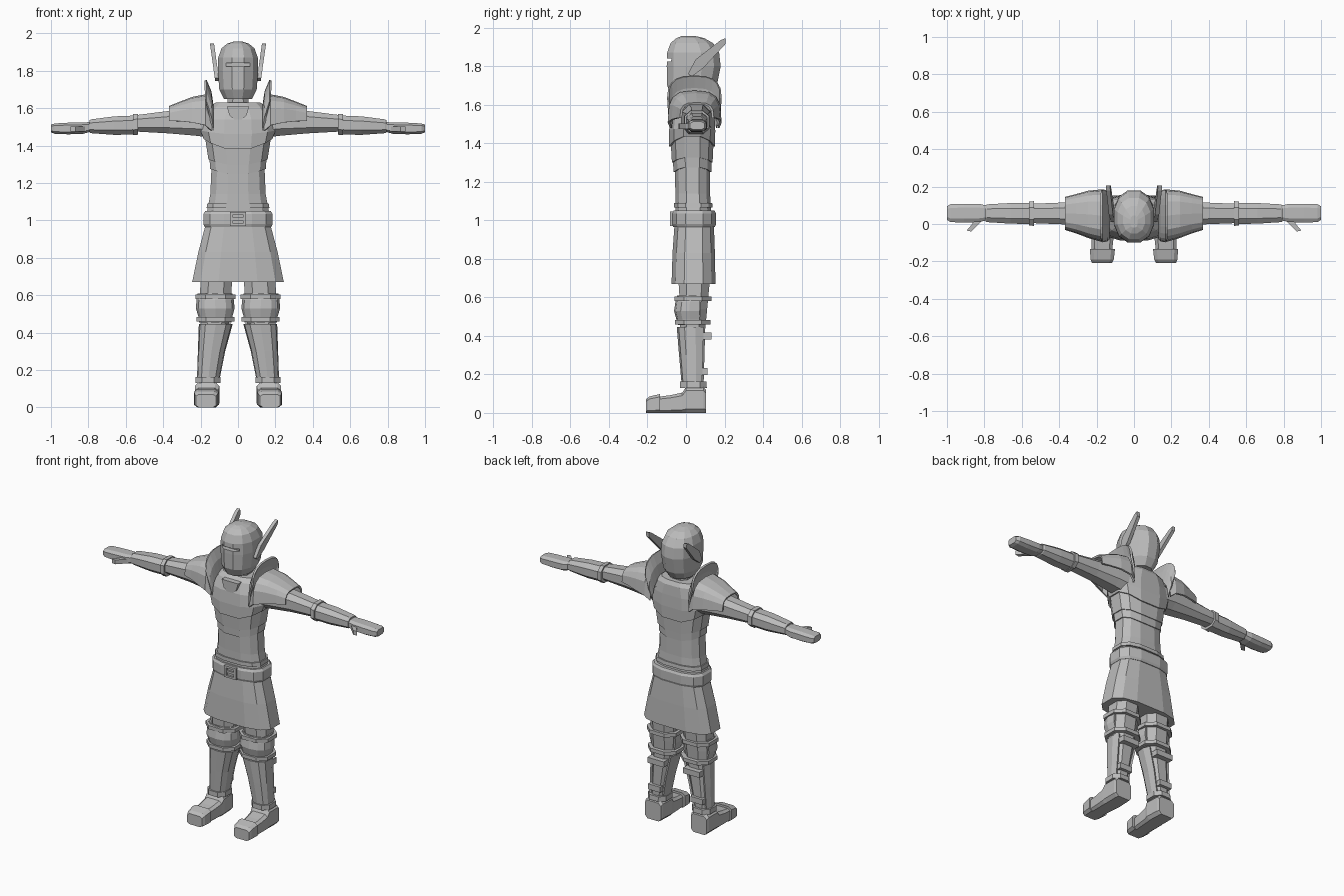
import bpy, bmesh, math

grey = bpy.data.materials.new("steel_grey")
grey.diffuse_color = (0.5, 0.5, 0.5, 1)


def finish(name, bm, mirror=False, thick=0.0):
    bmesh.ops.remove_doubles(bm, verts=bm.verts, dist=1e-5)
    bmesh.ops.recalc_face_normals(bm, faces=bm.faces)
    me = bpy.data.meshes.new(name)
    bm.to_mesh(me)
    bm.free()
    me.materials.append(grey)
    ob = bpy.data.objects.new(name, me)
    bpy.context.collection.objects.link(ob)
    if thick:
        s = ob.modifiers.new("thickness", 'SOLIDIFY')
        s.thickness = thick
        s.offset = -1
    if mirror:
        m = ob.modifiers.new("mirror", 'MIRROR')
        m.use_mirror_merge = False
    return ob


def section(n, p, arc=None):
    """Unit rounded-box outline; arc=(start, end) in degrees gives an open one."""
    if arc:
        angs = [math.radians(arc[0] + (arc[1] - arc[0]) * i / (n - 1)) for i in range(n)]
    else:
        angs = [2 * math.pi * (i + 0.5) / n for i in range(n)]
    pts = [(math.copysign(abs(math.cos(a)) ** p, math.cos(a)),
            math.copysign(abs(math.sin(a)) ** p, math.sin(a))) for a in angs]
    if arc:
        return pts
    mu, mv = max(q[0] for q in pts), max(q[1] for q in pts)
    return [(u / mu, v / mv) for u, v in pts]


def loft(name, rings, axis='z', n=8, p=0.8, arc=None, **kw):
    """Rings are (position, a0, a1, b0, b1[, dip]) across the axis."""
    bm = bmesh.new()
    sec = section(n, p, arc)
    rows = []
    for t, a0, a1, b0, b1, *dip in rings:
        row = []
        for u, v in sec:
            a = (a0 + a1) / 2 + u * (a1 - a0) / 2
            b = (b0 + b1) / 2 + v * (b1 - b0) / 2
            s = t + (dip[0] * u * u if dip else 0)
            co = {'z': (a, b, s), 'x': (s, a, b), 'y': (a, s, b)}[axis]
            row.append(bm.verts.new(co))
        rows.append(row)
    for r, q in zip(rows, rows[1:]):
        for i in range(n - 1 if arc else n):
            j = (i + 1) % n
            bm.faces.new((r[i], r[j], q[j], q[i]))
    if not arc:
        bm.faces.new(rows[0])
        bm.faces.new(rows[-1])
    return finish(name, bm, **kw)


def plate(name, outline, axis, d0, d1, **kw):
    """Flat outline extruded from d0 to d1 along axis x or y."""
    bm = bmesh.new()
    put = (lambda a, b, d: (d, a, b)) if axis == 'x' else (lambda a, b, d: (a, d, b))
    f = [bm.verts.new(put(a, b, d0)) for a, b in outline]
    k = [bm.verts.new(put(a, b, d1)) for a, b in outline]
    bm.faces.new(f)
    bm.faces.new(k)
    for i in range(len(f)):
        j = (i + 1) % len(f)
        bm.faces.new((f[i], f[j], k[j], k[i]))
    return finish(name, bm, **kw)


# Helmet with a cut visor slit
helmet = loft("helmet", [
    (1.65, -.075, .075, -.075, .13), (1.70, -.10, .10, -.098, .16),
    (1.80, -.108, .108, -.10, .18), (1.87, -.106, .106, -.098, .172),
    (1.92, -.088, .088, -.08, .14), (1.945, -.058, .058, -.05, .095),
    (1.957, -.02, .02, -.02, .045)], n=12, p=.9)
slit = plate("visor_slit_cutter", [(-.065, 1.823), (.065, 1.823), (.065, 1.84), (-.065, 1.84)],
             'y', -.2, -.07)
slit.hide_render = slit.hide_viewport = True
cut = helmet.modifiers.new("slit", 'BOOLEAN')
cut.operation = 'DIFFERENCE'
cut.object = slit
cut.solver = 'EXACT'

# Helmet wings
wing = plate("helmet_wing", [(.01, 1.76), (.03, 1.745), (.09, 1.79), (.205, 1.915),
                             (.205, 1.945), (.18, 1.935), (.05, 1.835)], 'x', .10, .122, mirror=True)
for v in wing.data.vertices:
    v.co.x += (v.co.z - 1.745) * 0.14

# Neck and torso with overlapping chest plates
loft("neck", [(1.58, -.06, .06, -.02, .10), (1.68, -.055, .055, -.02, .10)])
loft("torso", [
    (1.05, -.165, .165, -.055, .13), (1.14, -.148, .148, -.055, .125),
    (1.245, -.142, .142, -.058, .125, .03), (1.245, -.149, .149, -.065, .131, .03),
    (1.295, -.152, .152, -.067, .133, .03), (1.295, -.158, .158, -.073, .138, .03),
    (1.375, -.175, .175, -.078, .142, .06), (1.375, -.184, .184, -.088, .15, .06),
    (1.46, -.20, .20, -.088, .152, .02), (1.54, -.19, .19, -.08, .15),
    (1.605, -.15, .15, -.055, .145), (1.63, -.12, .12, -.03, .13)], n=12, p=.75)
plate("collar_plate", [(-.06, 1.61), (-.045, 1.56), (-.02, 1.54), (.02, 1.54),
                       (.045, 1.56), (.06, 1.61)], 'y', -.085, -.05)

# Waist band, belt, buckle and skirt
loft("waist_band", [(1.065, -.168, .168, -.062, .138), (1.09, -.164, .164, -.062, .136)], n=12, p=.7)
loft("belt", [(.965, -.178, .178, -.066, .15), (.98, -.185, .185, -.072, .156),
              (1.035, -.185, .185, -.072, .156), (1.05, -.175, .175, -.064, .148)], n=12, p=.7)
for x in (-.035, .035):
    plate("buckle_side", [(x - .008, .97), (x + .008, .97), (x + .008, 1.045), (x - .008, 1.045)],
          'y', -.084, -.06)
for z in (.97, 1.032):
    plate("buckle_bar", [(-.035, z), (.035, z), (.035, z + .013), (-.035, z + .013)], 'y', -.084, -.06)
plate("buckle_tongue", [(-.03, 1.0), (.03, 1.0), (.03, 1.015), (-.03, 1.015)], 'y', -.082, -.06)
loft("skirt", [(.67, -.245, .245, -.075, .153), (.83, -.212, .212, -.07, .15),
               (.97, -.175, .175, -.06, .145)], n=12, p=.65)

# Pauldrons with raised neck guards
loft("pauldron", [
    (.14, -.085, .175, 1.47, 1.62), (.175, -.095, .185, 1.475, 1.665), (.245, -.075, .178, 1.48, 1.652),
    (.31, -.05, .16, 1.487, 1.632), (.368, -.032, .145, 1.492, 1.612)],
    axis='x', n=9, p=.65, arc=(0, 180), mirror=True, thick=.012)
for ob in (bpy.data.objects["pauldron"],):      # stretch the arch down over the arm
    for v in ob.data.vertices:
        top = 1.69 - .21 * v.co.x
        mid = top - .09
        v.co.z = 1.48 + max(0, v.co.z - mid + .01) * (top - 1.48) / .1 if v.co.z > mid else 1.48
loft("neck_guard", [(.13, -.08, .16, 1.33, 1.61), (.142, -.093, .18, 1.42, 1.69),
                    (.168, -.098, .185, 1.52, 1.752)],
     axis='x', n=11, p=.75, arc=(0, 180), mirror=True, thick=.012)
for v in bpy.data.objects["neck_guard"].data.vertices:
    v.co.z = max(v.co.z, 1.48)

# Arms
loft("upper_arm", [(.13, -.03, .13, 1.44, 1.60), (.22, -.02, .125, 1.452, 1.60),
                   (.37, -.002, .115, 1.465, 1.585), (.55, .005, .108, 1.475, 1.562)],
     axis='x', mirror=True)
loft("elbow_cuff", [(.535, -.01, .122, 1.458, 1.57), (.562, -.008, .12, 1.455, 1.568)],
     axis='x', mirror=True)
loft("bracer", [(.56, 0, .112, 1.459, 1.56), (.66, .002, .112, 1.457, 1.556),
                (.785, .01, .105, 1.466, 1.54), (.795, .014, .10, 1.47, 1.535)], axis='x', mirror=True)
loft("hand", [(.785, .02, .098, 1.475, 1.525), (.83, .01, .108, 1.462, 1.524),
              (.91, .008, .108, 1.46, 1.522), (.98, .01, .106, 1.463, 1.518),
              (1.0, .022, .095, 1.47, 1.512)], axis='x', p=.6, mirror=True)
plate("thumb", [(.80, .03), (.86, .03), (.865, .0), (.895, -.035), (.87, -.04), (.835, -.005)],
      'y', 1.474, 1.502, mirror=True)
for v in bpy.data.objects["thumb"].data.vertices:   # lay the outline flat
    v.co.y, v.co.z = v.co.z, v.co.y

# Legs, knee guards and greaves open at the calf
loft("leg", [(.10, .12, .21, 0, .09), (.44, .05, .20, -.03, .10), (.54, .04, .205, -.03, .11),
             (.70, .03, .20, -.04, .125)], mirror=True)
loft("knee_guard", [(.455, .035, .208, -.042, .105), (.485, .03, .212, -.05, .11),
                    (.53, .018, .225, -.062, .115), (.575, .022, .222, -.055, .115),
                    (.61, .03, .215, -.045, .115)], n=9, p=.8, arc=(155, 385), mirror=True, thick=.012)
loft("greave", [(.14, .10, .22, -.022, .10), (.30, .068, .215, -.036, .11),
                (.445, .028, .21, -.048, .115)], n=9, p=.8, arc=(140, 400), mirror=True, thick=.012)
for z, x0, x1, y0, y1 in ((.592, .014, .228, -.06, .132), (.47, .018, .222, -.058, .128)):
    loft("knee_strap", [(z - .012, x0, x1, y0, y1), (z + .012, x0, x1, y0, y1)], mirror=True)
for z, x0, x1, y1 in ((.40, .07, .19, .132), (.215, .11, .20, .112)):
    plate("calf_strap", [(x0, z - .018), (x1, z - .018), (x1, z + .018), (x0, z + .018)],
          'y', .06, y1, mirror=True)
loft("ankle_cuff", [(.13, .094, .228, -.03, .108), (.162, .094, .226, -.03, .106)], mirror=True)

# Boots with toe caps
loft("boot", [(-.17, .12, .225, 0, .08), (-.08, .11, .228, 0, .092), (-.02, .105, .23, 0, .105),
              (.0, .10, .23, 0, .135), (.09, .105, .23, 0, .135), (.105, .11, .225, 0, .12)],
     axis='y', p=.4, mirror=True)
loft("toe_cap", [(-.208, .118, .225, 0, .07), (-.19, .108, .232, 0, .085), (-.135, .102, .236, 0, .098)],
     axis='y', p=.4, mirror=True)
